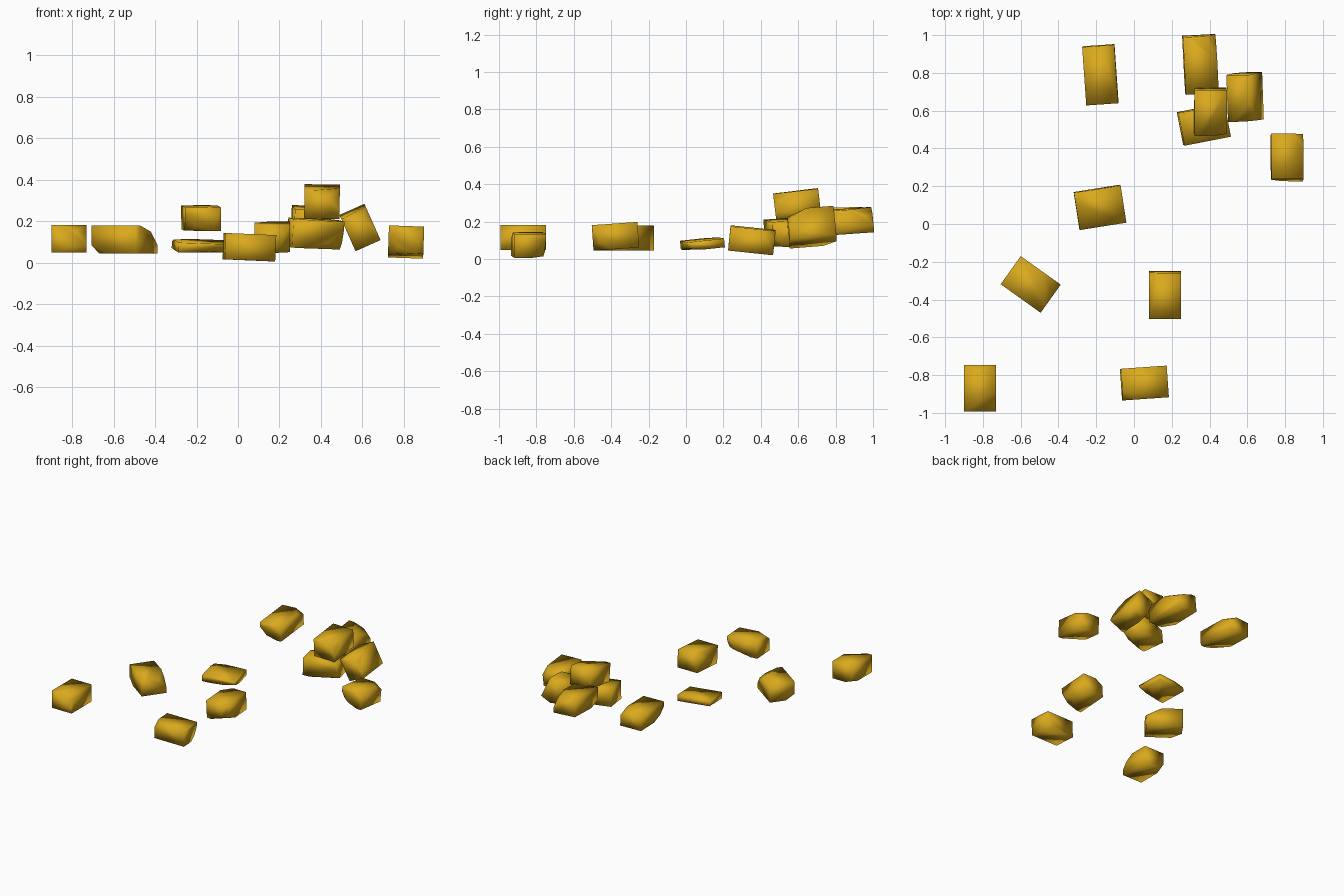
import bpy, bmesh
from math import radians
from mathutils import Matrix, Vector, Euler

if "Cube" in bpy.data.objects:
    bpy.data.objects.remove(bpy.data.objects["Cube"])

gold = bpy.data.materials.new("gold")
gold.diffuse_color = (0.70, 0.40, 0.012, 1)
gold.use_nodes = True
gold.node_tree.nodes["Principled BSDF"].inputs["Base Color"].default_value = gold.diffuse_color

# Unit block: large chip off the front-right-top corner, small chip off the opposite one
BLOCK = [
    (-.5, -.5, -.5), (.5, -.5, -.5), (.5, .5, -.5),
    (-.5, -.5, .5), (-.5, .5, .5), (.5, .5, .5),
    (.5, -.08, .5), (-.28, -.5, .5), (.5, -.5, -.2),
    (.5, -.34, .22), (.2, -.5, .28),
    (-.5, .5, -.2), (-.5, .22, -.5), (-.15, .5, -.5),
]


def nugget(name, centre, size, rot=(0, 0, 0), flip=(1, 1, 1)):
    """Convex rock; flip moves the chipped corner to another octant."""
    m = Euler([radians(a) for a in rot]).to_matrix()
    bm = bmesh.new()
    for p in BLOCK:
        bm.verts.new(m @ Vector([p[i] * flip[i] * size[i] for i in range(3)]))
    bmesh.ops.convex_hull(bm, input=bm.verts[:])
    bmesh.ops.dissolve_limit(bm, angle_limit=radians(1), verts=bm.verts[:], edges=bm.edges[:])
    bmesh.ops.recalc_face_normals(bm, faces=bm.faces[:])
    for f in bm.faces:
        f.smooth = True
    me = bpy.data.meshes.new(name)
    bm.to_mesh(me)
    bm.free()
    me.materials.append(gold)
    ob = bpy.data.objects.new(name, me)
    ob.location = centre
    bpy.context.collection.objects.link(ob)


# Scattered nuggets
nugget("nugget_front_left", (-.815, -.87, .115), (.17, .245, .132))
nugget("nugget_mid_left", (-.547, -.32, .112), (.183, .26, .135), (0, 0, 54.5))
nugget("nugget_flat", (-.18, .088, .08), (.25, .2, .047), (6, 2, 9), (1, 1, -1))
nugget("nugget_back_left", (-.178, .79, .215), (.17, .31, .115), (2, -1, 4), (-1, 1, -1))
nugget("nugget_mid_right", (.165, -.377, .121), (.17, .245, .137), (4, 0, 0), (1, 1, -1))
nugget("nugget_front", (.055, -.842, .075), (.243, .168, .127), (0, 2.5, 4), (1, -1, -1))
nugget("nugget_right", (.81, .352, .1), (.17, .242, .13), (-6, 2, 0), (-1, 1, -1))

# Piled nuggets
nugget("pile_back", (.352, .845, .2), (.175, .305, .13), (4, 2, 3), (1, -1, 1))
nugget("pile_right", (.588, .672, .17), (.132, .25, .17), (5, -24, 0), (1, 1, 1))
nugget("pile_base", (.37, .527, .14), (.25, .175, .138), (3, 3, 11), (1, 1, -1))
nugget("pile_top", (.405, .594, .295), (.17, .242, .137), (7, 1, 0))
